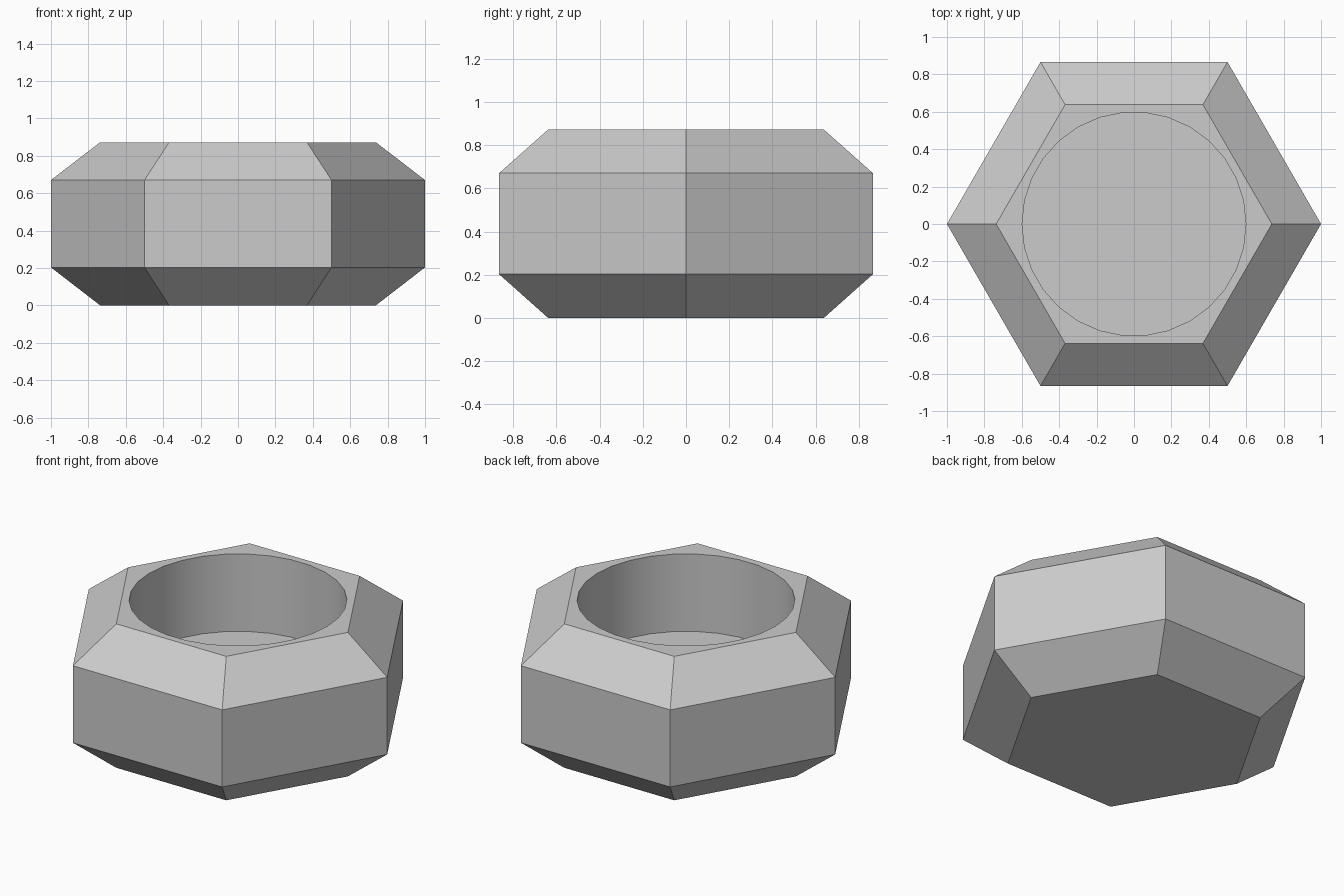
import bpy
import bmesh
from math import cos, sin, tau, radians

cube = bpy.data.objects.get("Cube")
if cube:
    bpy.data.objects.remove(cube, do_unlink=True)

GREY = (0.6, 0.6, 0.6, 1.0)
stone = bpy.data.materials.new("light_grey")
stone.use_nodes = True
stone.diffuse_color = GREY
stone.node_tree.nodes["Principled BSDF"].inputs["Base Color"].default_value = GREY


def lathe(name, profile, sides):
    """Closed solid with flat caps from (radius, height) rings."""
    bm = bmesh.new()
    rings = [[bm.verts.new((r * cos(tau * i / sides), r * sin(tau * i / sides), z))
              for i in range(sides)] for r, z in profile]
    for low, high in zip(rings, rings[1:]):
        for i in range(sides):
            j = (i + 1) % sides
            bm.faces.new((low[i], low[j], high[j], high[i]))
    bm.faces.new(rings[0][::-1])
    bm.faces.new(rings[-1])
    mesh = bpy.data.meshes.new(name)
    bm.to_mesh(mesh)
    bm.free()
    mesh.materials.append(stone)
    obj = bpy.data.objects.new(name, mesh)
    bpy.context.collection.objects.link(obj)
    return obj


# Six-sided pot body, bevelled at top and bottom
pot = lathe("hexagonal_pot", [(0.737, 0), (1, 0.203), (1, 0.67), (0.737, 0.872)], 6)

# Round well sunk into the top
cutter = lathe("well_cutter", [(0.598, 0.403), (0.598, 1.1)], 30)
cutter.hide_render = True
well = pot.modifiers.new("well", "BOOLEAN")
well.operation = "DIFFERENCE"
well.solver = "EXACT"
well.object = cutter

bpy.context.view_layer.objects.active = pot
pot.select_set(True)
bpy.ops.object.modifier_apply(modifier=well.name)
bpy.data.objects.remove(cutter, do_unlink=True)

# Smooth well wall, crisp outer edges
bpy.ops.object.shade_smooth_by_angle(angle=radians(30))
